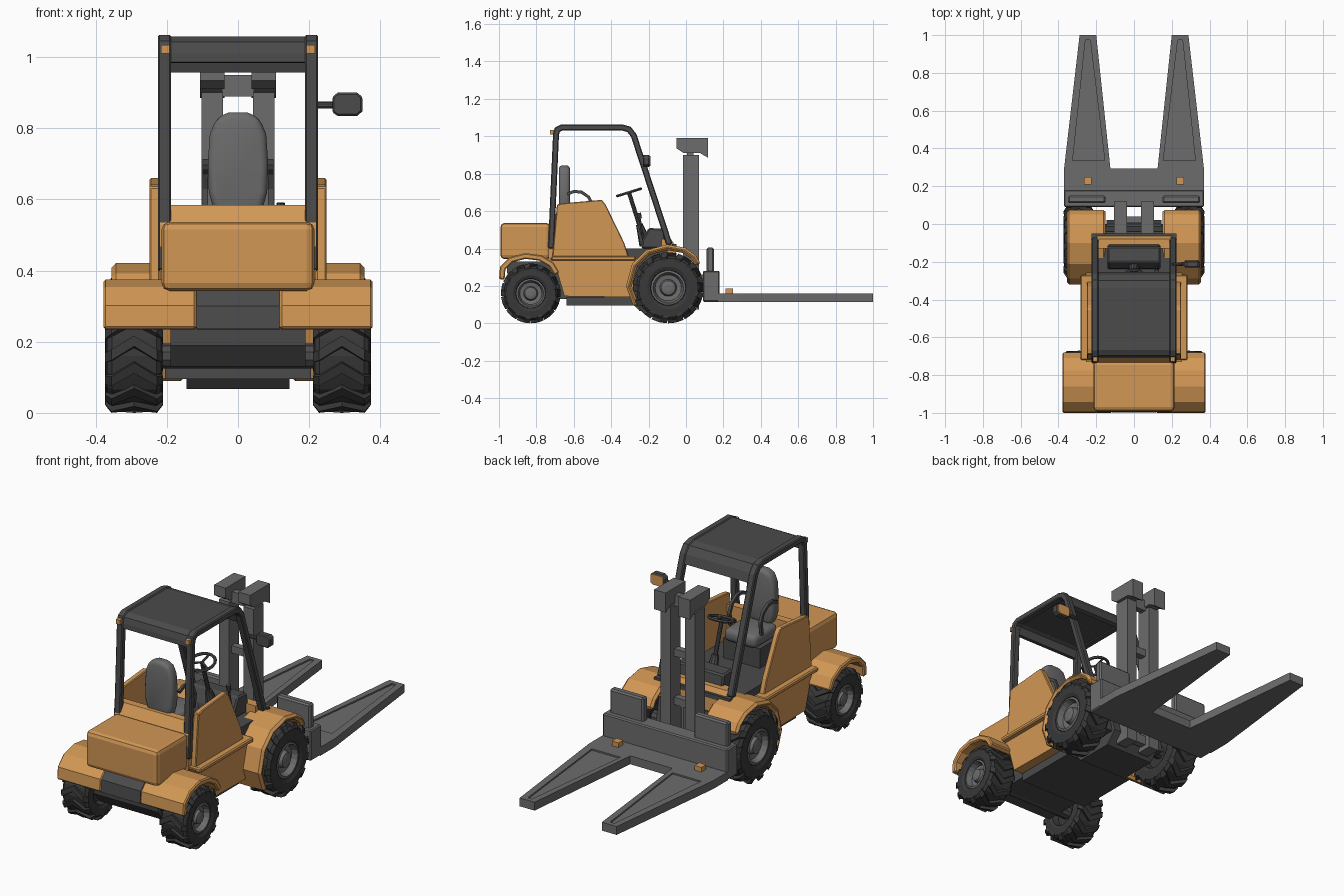
import bpy, bmesh, math
from mathutils import Vector, Matrix

if "Cube" in bpy.data.objects:
    bpy.data.objects.remove(bpy.data.objects["Cube"])


def material(name, col):
    m = bpy.data.materials.new(name)
    m.diffuse_color = (*col, 1)
    m.use_nodes = True
    m.node_tree.nodes["Principled BSDF"].inputs["Base Color"].default_value = m.diffuse_color
    return m


ORANGE = material("orange", (0.64, 0.31, 0.09))
DARK = material("dark", (0.07, 0.07, 0.07))
TYRE = material("rubber", (0.04, 0.04, 0.04))
GREY = material("grey", (0.15, 0.15, 0.15))


def make(name, bm, mat, bevel=0, seg=1, mirror=False, smooth=False):
    bmesh.ops.remove_doubles(bm, verts=bm.verts, dist=1e-5)
    bmesh.ops.recalc_face_normals(bm, faces=bm.faces)
    me = bpy.data.meshes.new(name)
    bm.to_mesh(me)
    bm.free()
    me.materials.append(mat)
    ob = bpy.data.objects.new(name, me)
    bpy.context.collection.objects.link(ob)
    if bevel:
        b = ob.modifiers.new("bevel", 'BEVEL')
        b.width, b.segments, b.limit_method = bevel, seg, 'ANGLE'
        b.angle_limit = math.radians(50 if seg == 1 else 30)
    if mirror:
        ob.modifiers.new("mirror", 'MIRROR')
    if smooth:
        me.shade_smooth()
    return ob


def prism(name, pts, a, b, mat, axis='x', **kw):
    """Extrude a 2D outline from a to b along an axis."""
    at = {'x': lambda p, t: (t, p[0], p[1]), 'y': lambda p, t: (p[0], t, p[1]),
          'z': lambda p, t: (p[0], p[1], t)}[axis]
    bm = bmesh.new()
    lo, hi = [[bm.verts.new(at(p, t)) for p in pts] for t in (a, b)]
    bm.faces.new(lo)
    bm.faces.new(hi)
    for i in range(len(pts)):
        j = (i + 1) % len(pts)
        bm.faces.new((lo[i], lo[j], hi[j], hi[i]))
    return make(name, bm, mat, **kw)


def box(name, x0, x1, y0, y1, z0, z1, mat, **kw):
    return prism(name, [(x0, y0), (x1, y0), (x1, y1), (x0, y1)], z0, z1, mat, 'z', **kw)


def strip(name, path, t, x0, x1, mat, **kw):
    """Bent strip of thickness t along a yz path."""
    P = [Vector(p) for p in path]
    bm, rings = bmesh.new(), []
    for i, p in enumerate(P):
        d0 = (P[max(i, 1)] - P[max(i, 1) - 1]).normalized()
        k = min(i + 1, len(P) - 1)
        d1 = (P[k] - P[k - 1]).normalized()
        d = (d0 + d1).normalized()
        n = Vector((-d.y, d.x)) * t / 2 / max(d.dot(d1), 0.5)
        rings.append([bm.verts.new((x, *q)) for x, q in
                      ((x0, p + n), (x1, p + n), (x1, p - n), (x0, p - n))])
    for r, s in zip(rings, rings[1:]):
        for i in range(4):
            bm.faces.new((r[i], r[i - 1], s[i - 1], s[i]))
    bm.faces.new(rings[0])
    bm.faces.new(rings[-1])
    return make(name, bm, mat, **kw)


def rod(name, p, q, r, mat, n=10, r2=None, **kw):
    p, q = Vector(p), Vector(q)
    bm = bmesh.new()
    m = Matrix.Translation((p + q) / 2) @ (q - p).to_track_quat('Z', 'Y').to_matrix().to_4x4()
    bmesh.ops.create_cone(bm, cap_ends=True, segments=n, radius1=r, radius2=r2 or r,
                          depth=(q - p).length, matrix=m)
    return make(name, bm, mat, **kw)


def lathe(bm, prof, c, n=18):
    rings = [[bm.verts.new((c[0] + x, c[1] + r * math.cos(2 * math.pi * k / n),
                            c[2] + r * math.sin(2 * math.pi * k / n))) for k in range(n)]
             for x, r in prof]
    for a, b in zip(rings, rings[1:]):
        for k in range(n):
            bm.faces.new((a[k - 1], a[k], b[k], b[k - 1]))
    for cap in (rings[0], rings[-1]):
        bm.faces.new(cap)


def wheel(name, y, R, w=0.08, x=0.292, lugs=13):
    c = (x, y, R)
    bm = bmesh.new()
    lathe(bm, [(w * a, R * b) for a, b in (
        (-.5, .45), (-.9, .5), (-1, .6), (-.95, .84), (-.78, .91), (.78, .91),
        (.95, .84), (1, .6), (.9, .5), (.4, .47))], c)
    # chevron lugs wrapping over the shoulder
    for i in range(lugs):
        for s in (-1, 1):
            a0 = 2 * math.pi * i / lugs - math.pi / 2
            rows = []
            for u, da, ro, ri in ((0, 0, 1, .86), (.8, .25, 1, .86), (1.02, .3, .86, .74)):
                rows.append([bm.verts.new((x + s * w * u * (1 if r == ro else .92),
                             y + R * r * math.cos(a0 + da + h), R + R * r * math.sin(a0 + da + h)))
                             for r, h in ((ro, 0), (ro, .19), (ri, .21), (ri, -.02))])
            for p, q in zip(rows, rows[1:]):
                for k in range(4):
                    bm.faces.new((p[k - 1], p[k], q[k], q[k - 1]))
            bm.faces.new(rows[-1])
            bm.faces.new(rows[0])
    make(name + "_tyre", bm, TYRE, mirror=True)
    bm = bmesh.new()
    lathe(bm, [(w * a, R * b) for a, b in (
        (-.4, .48), (.88, .49), (.92, .43), (.55, .37), (.5, .24), (.8, .2), (.85, .1))], c)
    make(name + "_rim", bm, GREY, mirror=True)
    rod(name + "_axle", (-x, y, R), (x, y, R), 0.035, DARK)


wheel("front_wheel", -0.095, 0.19)
wheel("rear_wheel", -0.83, 0.16)

# fenders
strip("front_fender", [(-.265, .09), (-.305, .2), (-.275, .31), (-.205, .378), (-.1, .406),
                       (-.01, .39), (.04, .355), (.067, .31)], .03, .15, .355, ORANGE,
      bevel=.012, mirror=True)
rear_arc = [(-.985, .235), (-.98, .295), (-.935, .34), (-.86, .36), (-.78, .35), (-.72, .315), (-.69, .265)]
strip("rear_fender", rear_arc, .03, .117, .378, ORANGE, bevel=.006, mirror=True)
strip("rear_bumper_strip", rear_arc, .026, -.117, .117, DARK)

# chassis and belly
prism("chassis", [(-.96, .33), (-.95, .19), (-.9, .13), (0, .13), (-.04, .33)], -.19, .19, DARK)
prism("belly_plate", [(-.64, .095), (-.28, .095), (-.27, .14), (-.64, .14)], -.205, .205, DARK)
prism("front_axle_box", [(-.28, .1), (-.25, .067), (-.04, .067), (.02, .13), (0, .2), (-.28, .2)],
      -.145, .145, DARK)

# body
prism("body_skirt", [(-.73, .35), (-.69, .28), (-.65, .145), (-.29, .14), (-.26, .35)], -.255, .255, ORANGE)
box("side_ledge", .2, .283, -.72, -.27, .335, .36, ORANGE, bevel=.006, mirror=True)
prism("cab_side_panel", [(-.715, .35), (-.69, .635), (-.66, .642), (-.45, .66), (-.43, .635),
                         (-.33, .43), (-.305, .35)], .219, .249, ORANGE, bevel=.004, mirror=True)
box("counterweight", -.215, .215, -.992, -.725, .343, .537, ORANGE, bevel=.022, seg=2)
prism("cab_rear_wall", [(-.735, .33), (-.735, .53), (-.70, .585), (-.66, .585), (-.66, .33)],
      -.219, .219, ORANGE)
box("cab_floor", -.219, .219, -.66, -.1, .3, .4, DARK)
prism("front_hood", [(-.04, .2), (-.055, .41), (-.08, .45), (-.13, .45), (-.13, .2)], -.195, .195, ORANGE)
prism("dashboard", [(-.24, .4), (-.235, .44), (-.2, .51), (-.12, .505), (-.1, .4)], -.14, .14, DARK, bevel=.008)
box("hood_trim", -.225, .225, -.075, -.05, .4, .425, DARK)

# overhead guard
guard = [(-.722, .4), (-.695, 1.01), (-.688, 1.035), (-.665, 1.047), (-.34, 1.047), (-.305, 1.037),
         (-.28, 1.005), (-.265, .96), (-.088, .42)]
strip("guard_frame", guard, .032, .188, .225, DARK, bevel=.005, mirror=True)
strip("guard_roof", [(-.697, .985)] + guard[1:8], .022, -.19, .19, DARK)
box("rear_lamp", .193, .217, -.727, -.705, 1.01, 1.034, ORANGE, mirror=True)

# side mirror
rod("mirror_arm", (.2, -.215, .865), (.28, -.21, .865), .01, DARK)
prism("mirror_head", [(.265, .845), (.28, .835), (.335, .835), (.35, .848), (.35, .888), (.335, .9),
                      (.28, .9), (.265, .888)], -.23, -.195, DARK, 'y', bevel=.005)
prism("mirror_glass", [(.27, .85), (.282, .84), (.333, .84), (.345, .85), (.345, .886), (.333, .895),
                       (.282, .895), (.27, .886)], -.196, -.19, ORANGE, 'y')

# seat
half = [(.065, .56), (.082, .62), (.085, .7), (.079, .785), (.06, .83), (.025, .845)]
prism("seat_back", half + [(-x, z) for x, z in half[::-1]], -.68, -.62, GREY, 'y', bevel=.02, seg=3, smooth=True)
box("seat_cushion", -.095, .095, -.65, -.45, .5, .57, GREY, bevel=.025, seg=3, smooth=True)
box("seat_base", -.11, .11, -.66, -.47, .4, .505, DARK)
strip("armrest", [(-.635, .69), (-.6, .705), (-.56, .702), (-.52, .675), (-.5, .63), (-.51, .56)],
      .016, .085, .1, DARK, mirror=True)

# steering and levers
c = Vector((0, -.305, .7))
rot = Matrix.Rotation(.3, 4, 'X')
bm = bmesh.new()
rings = []
for i in range(18):
    a = 2 * math.pi * i / 18
    rings.append([bm.verts.new(c + rot @ Vector(((.066 + .008 * math.cos(b)) * math.cos(a),
                  (.066 + .008 * math.cos(b)) * math.sin(a), .008 * math.sin(b))))
                  for b in (k * math.pi / 3 for k in range(6))])
for i in range(18):
    for k in range(6):
        bm.faces.new((rings[i - 1][k - 1], rings[i][k - 1], rings[i][k], rings[i - 1][k]))
make("steering_wheel", bm, DARK)
for i in range(3):
    a = math.pi / 2 + 2 * math.pi * i / 3
    rod("steering_spoke", c, c + rot @ Vector((.066 * math.cos(a), .066 * math.sin(a), 0)), .006, DARK, 6)
rod("steering_column", c, (0, -.22, .43), .011, DARK)
rod("column_boot", (0, -.215, .42), (0, -.25, .53), .035, DARK, r2=.018)
rod("lever", (.12, -.22, .4), (.12, -.25, .57), .006, DARK, 6)
rod("lever_knob", (.12, -.248, .56), (.12, -.253, .59), .012, DARK, 8)

# mast
box("mast_upright", .042, .103, -.015, .07, .075, .9, GREY, mirror=True)
prism("mast_head", [(-.05, .99), (-.05, .935), (-.012, .91), (.075, .91), (.118, .885), (.118, .99)],
      .038, .107, GREY, mirror=True)
for z0, z1 in ((.89, .95), (.62, .66), (.36, .4), (.1, .15)):
    box("mast_crossbar", -.045, .045, .005, .04, z0, z1, GREY)
rod("lift_cylinder", (0, .022, .1), (0, .022, .4), .018, GREY)
box("mast_mount", .045, .1, -.06, .0, .15, .3, DARK, mirror=True)

# carriage and forks
box("carriage", -.37, .37, .09, .18, .115, .28, GREY, bevel=.006)
box("carriage_link", .042, .103, .06, .1, .14, .26, GREY, mirror=True)
box("load_backrest", .15, .35, .11, .15, .27, .405, GREY, bevel=.008, mirror=True)
half = [(.37, .17), (.37, .295), (.288, 1), (.2, 1), (.125, .295)]
forks = prism("forks", half + [(-x, y) for x, y in half[::-1]], .115, .16, GREY, 'z')
cutter = prism("fork_recess_cutter", [(.155, .335), (.325, .335), (.257, .975), (.232, .975)],
               .152, .2, GREY, 'z', mirror=True)
cutter.hide_render = True
cutter.hide_viewport = True
cut = forks.modifiers.new("recess", 'BOOLEAN')
cut.operation, cut.object = 'DIFFERENCE', cutter
box("fork_marker", .226, .266, .21, .25, .155, .185, ORANGE, mirror=True)
